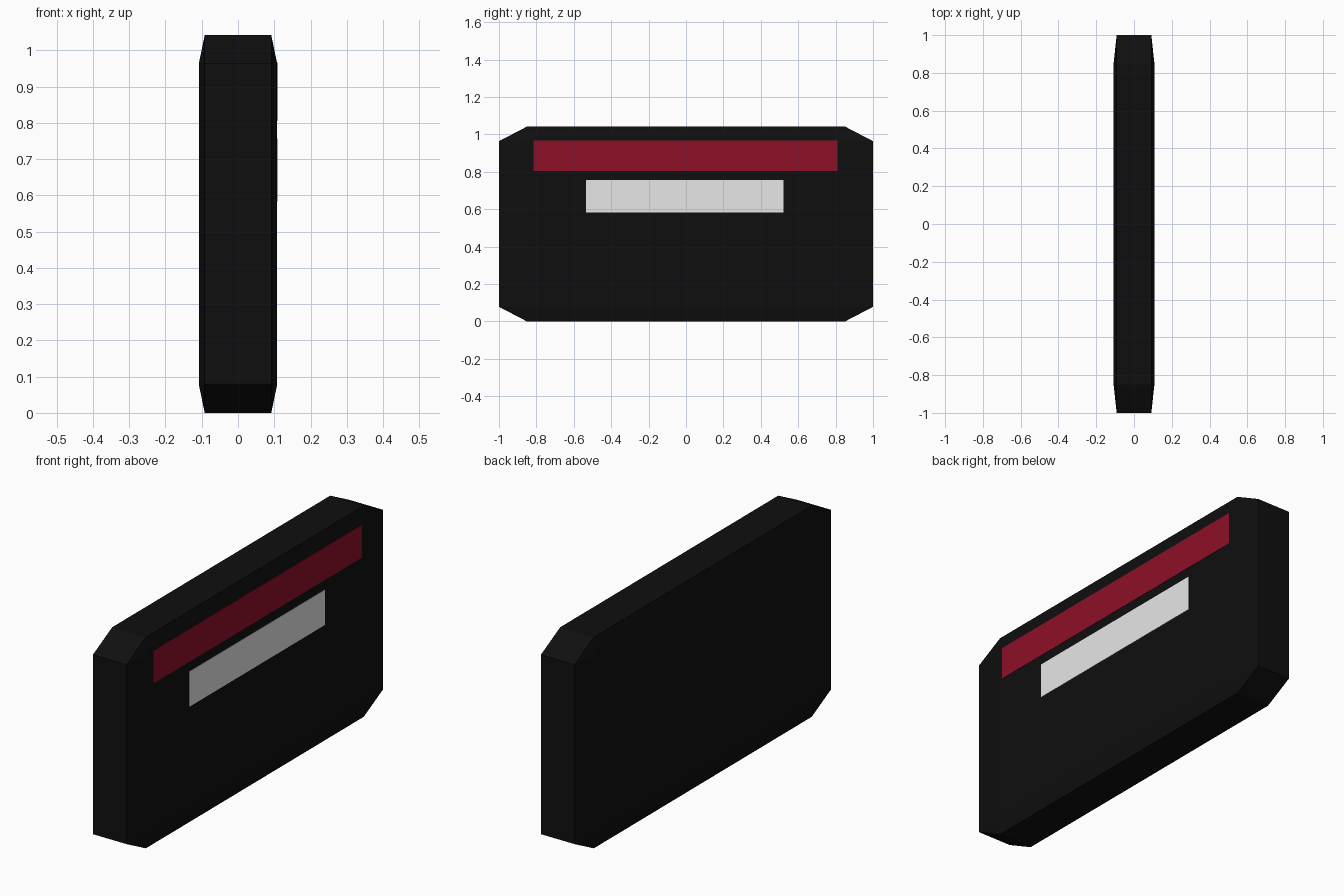
import bpy, bmesh

if "Cube" in bpy.data.objects:
    bpy.data.objects.remove(bpy.data.objects["Cube"])


def material(name, rgb):
    m = bpy.data.materials.new(name)
    m.diffuse_color = (*rgb, 1.0)
    m.use_nodes = True
    m.node_tree.nodes["Principled BSDF"].inputs["Base Color"].default_value = m.diffuse_color
    return m


black = material("black", (0.0048, 0.0048, 0.0048))
red = material("dark red", (0.266, 0.0052, 0.0203))
white = material("light grey", (0.8, 0.8, 0.8))


def box(name, lo, hi, mat, bevel=0.0):
    """Unit cube, optionally chamfered, then stretched between two corners."""
    bm = bmesh.new()
    bmesh.ops.create_cube(bm, size=1.0)
    if bevel:
        bmesh.ops.bevel(bm, geom=bm.edges[:], offset=bevel,
                        offset_type='OFFSET', segments=1, affect='EDGES')
    for v in bm.verts:
        for i in range(3):
            v.co[i] = lo[i] + (v.co[i] + 0.5) * (hi[i] - lo[i])
    mesh = bpy.data.meshes.new(name)
    bm.to_mesh(mesh)
    bm.free()
    mesh.materials.append(mat)
    obj = bpy.data.objects.new(name, mesh)
    bpy.context.collection.objects.link(obj)
    return obj


# Slab body: the chamfer stretches with the box, so it is long in y and shallow in x
box("body", (-0.108, -1.0, 0.0), (0.108, 1.0, 1.042), black, bevel=0.075)

# Thin plates on the right side
box("red_stripe", (0.105, -0.815, 0.805), (0.1095, 0.81, 0.967), red)
box("label_panel", (0.105, -0.535, 0.583), (0.1095, 0.522, 0.757), white)
